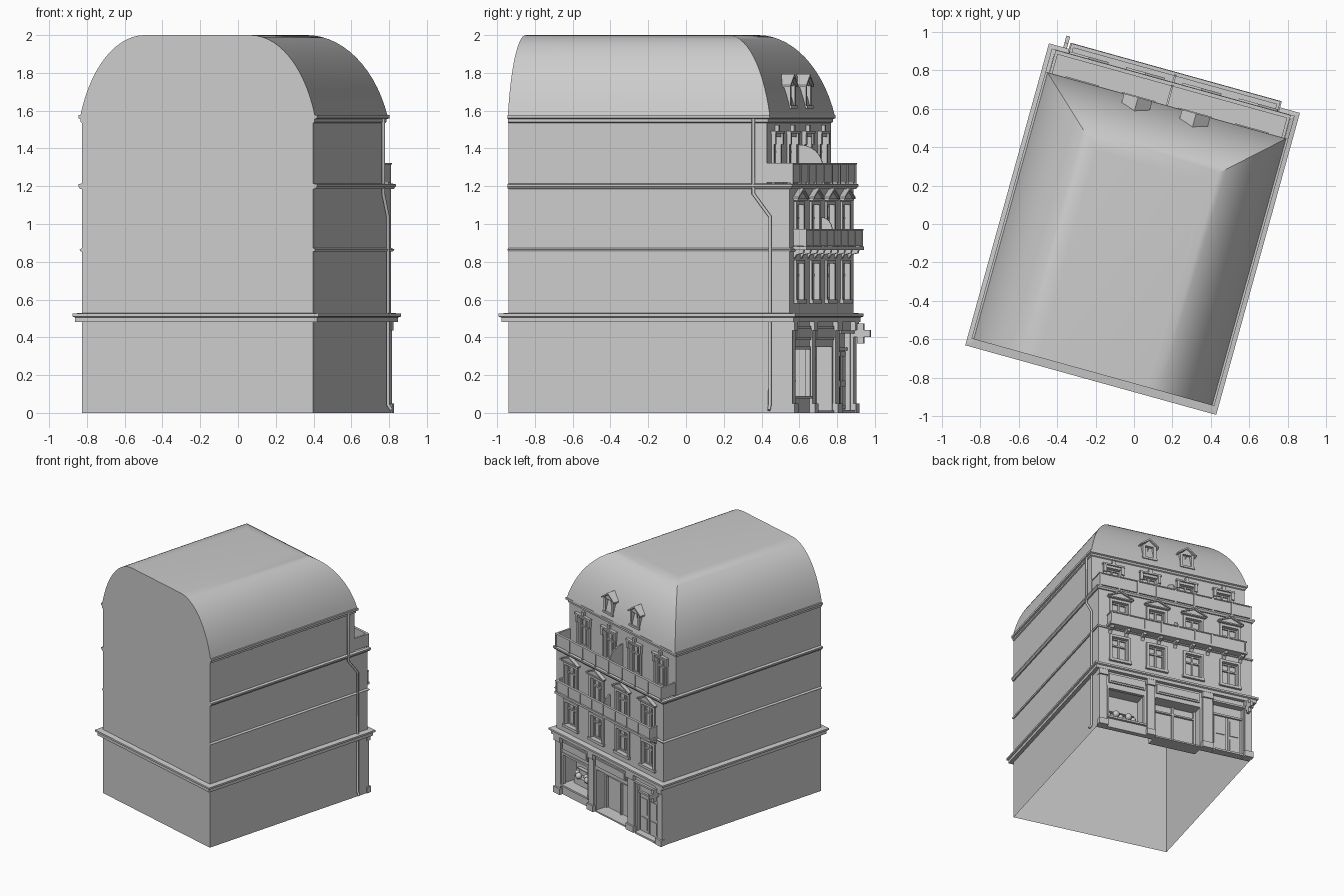
import bpy, bmesh, math
from mathutils import Matrix

if "Cube" in bpy.data.objects:
    bpy.data.objects.remove(bpy.data.objects["Cube"])

ANG = math.radians(-15.5)           # whole building is turned on its plot
W, VB, VF, VT = 0.635, -0.80, 0.745, 0.62   # half width, back, facade, set-back top floor
BAYS = (-0.457, -0.152, 0.152, 0.457)


def finish(name, bm, smooth=False):
    bmesh.ops.recalc_face_normals(bm, faces=bm.faces)
    me = bpy.data.meshes.new(name)
    bm.to_mesh(me)
    bm.free()
    ob = bpy.data.objects.new(name, me)
    bpy.context.collection.objects.link(ob)
    ob.rotation_euler.z = ANG
    if smooth:
        bpy.context.view_layer.objects.active = ob
        ob.select_set(True)
        bpy.ops.object.shade_smooth_by_angle(angle=math.radians(30))
        ob.select_set(False)
    return ob


def box(bm, u0, u1, v0, v1, z0, z1):
    m = Matrix.Translation(((u0+u1)/2, (v0+v1)/2, (z0+z1)/2)) @ Matrix.Diagonal((u1-u0, v1-v0, z1-z0, 1))
    bmesh.ops.create_cube(bm, size=1, matrix=m)


def prism(bm, pts, a, b, axis='v'):
    """Extrude a closed 2D outline along v (outline in u,z) or along u (outline in v,z)."""
    put = (lambda p, t: (p[0], t, p[1])) if axis == 'v' else (lambda p, t: (t, p[0], p[1]))
    A = [bm.verts.new(put(p, a)) for p in pts]
    B = [bm.verts.new(put(p, b)) for p in pts]
    bm.faces.new(A)
    bm.faces.new(B)
    for i in range(len(pts)):
        j = (i+1) % len(pts)
        bm.faces.new((A[i], A[j], B[j], B[i]))


def boxes(name, items):
    bm = bmesh.new()
    for it in items:
        box(bm, *it)
    return finish(name, bm)


def moulding(name, prof, vf, closed=False):
    """Sweep an (out, z) profile round the building."""
    bm = bmesh.new()
    rings = [[bm.verts.new(p) for p in ((-W-o, VB-o*closed, z), (-W-o, vf+o, z), (W+o, vf+o, z), (W+o, VB-o*closed, z))]
             for o, z in prof]
    for r, s in zip(rings, rings[1:]):
        for i in range(4 if closed else 3):
            j = (i+1) % 4
            bm.faces.new((r[i], r[j], s[j], s[i]))
    if not closed:
        for i in (0, 3):
            bm.faces.new([r[i] for r in rings])
    finish(name, bm)


# side and back walls, open underneath
bm = bmesh.new()
for s in (-W, W):
    bm.faces.new([bm.verts.new((s, v, z)) for v, z in
                  ((VB, 0), (VF, 0), (VF, 1.2), (VT, 1.2), (VT, 1.57), (VB, 1.57))])
bm.faces.new([bm.verts.new(p) for p in ((-W, VB, 0), (W, VB, 0), (W, VB, 1.57), (-W, VB, 1.57))])
finish("walls", bm)

# curved roof, hipped on the facade side, flat gable at the back
bm = bmesh.new()
N, T0 = 14, math.radians(20)
rings = []
for i in range(N+1):
    t = T0 + (math.pi/2-T0)*i/N
    k = 1-math.cos(t)/math.cos(T0)
    z = 1.57+0.43*(math.sin(t)-math.sin(T0))/(1-math.sin(T0))
    u, v = W+0.01-0.355*k, VT+0.02-0.325*k
    rings.append([bm.verts.new(p) for p in ((-u, VB, z), (-u, v, z), (u, v, z), (u, VB, z))])
for r, s in zip(rings, rings[1:]):
    for i in range(3):
        bm.faces.new((r[i], r[i+1], s[i+1], s[i]))
bm.faces.new(rings[-1])
bm.faces.new([r[0] for r in rings]+[r[3] for r in reversed(rings)])
finish("mansard_roof", bm, True)

# mouldings
moulding("shop_cornice", [(0, .48), (.03, .48), (.03, .505), (.042, .51), (.042, .525), (0, .53)], VF, True)
moulding("storey_band", [(0, .855), (.008, .855), (.014, .865), (0, .873)], VF)
moulding("terrace_cornice", [(0, 1.185), (.01, 1.185), (.02, 1.198), (.02, 1.21), (0, 1.215)], VF)
moulding("eaves_gutter", [(0, 1.535), (.008, 1.54), (.008, 1.555), (.02, 1.56), (.02, 1.578), (0, 1.578)], VT)
boxes("terrace_floor", [(-W, W, VT-.04, VF, 1.185, 1.2)])

# facade walls with window and shop openings cut out
ROWS = [(0.60, 0.79, VF, .066), (0.885, 1.10, VF, .066), (1.22, 1.46, VT, .06)]   # z0, z1, wall face, half width
SHOP = [(0.25, 0.56, 0.09, 0.35), (-0.21, 0.16, -0.02, 0.35), (-0.565, -0.32, -0.02, 0.42)]
cut = boxes("opening_cutter", [(c-h, c+h, f-.06, f+.03, z0, z1) for z0, z1, f, h in ROWS for c in BAYS]
            + [(a, b, VF-.06, VF+.03, z0, z1) for a, b, z0, z1 in SHOP])
cut.hide_render = True
cut.hide_viewport = True
for name, v, z0, z1 in (("facade_wall", VF, 0, 1.2), ("top_floor_wall", VT, 1.2, 1.57)):
    ob = boxes(name, [(-W, W, v-.04, v, z0, z1)])
    m = ob.modifiers.new("openings", 'BOOLEAN')
    m.object, m.operation, m.solver = cut, 'DIFFERENCE', 'EXACT'

# windows: pane, mullion, transom, sashes, stone surround and hood
panes, bars, trim = [], [], []
ped = bmesh.new()
for row, (z0, z1, f, h) in enumerate(ROWS):
    zt = z0+(z1-z0)*.68
    for c in BAYS:
        panes.append((c-h, c+h, f-.035, f-.03, z0, z1))
        bars += [(c-.006, c+.006, f-.03, f-.018, z0, z1), (c-h, c+h, f-.03, f-.016, zt-.006, zt+.006)]
        for s in (-1, 1):
            a, b = sorted((c+s*h, c+s*(h-.01)))
            bars.append((a, b, f-.03, f-.018, z0, z1))
            a, b = sorted((c+s*h, c+s*(h+.02)))
            trim.append((a, b, f-.005, f+.012, z0-.01, z1+.02))
        bars += [(c-h, c+h, f-.03, f-.018, z, z+.01) for z in (z0, z1-.01)]
        trim += [(c-h, c+h, f-.005, f+.012, z1, z1+.02), (c-h-.025, c+h+.025, f-.005, f+.02, z0-.022, z0)]
        if row == 1:
            trim.append((c-h-.03, c+h+.03, f-.005, f+.025, z1+.025, z1+.035))
            prism(ped, [(c-.1, z1+.035), (c+.1, z1+.035), (c, z1+.08)], f-.005, f+.016)
            for s in (-1, 1):
                prism(ped, [(c+s*.105, z1+.033), (c+s*.105, z1+.043), (c, z1+.09), (c, z1+.078)], f-.005, f+.03)
        if row == 2:
            trim += [(c-h-.03, c+h+.03, f-.005, f+.025, z1+.02, z1+.033), (c-.013, c+.013, f-.005, f+.02, z1+.03, z1+.065)]
            trim += [(c+s*.073-.012, c+s*.073+.012, f-.005, f+.022, z1-.04, z1+.02) for s in (-1, 1)]
boxes("window_panes", panes)
boxes("window_bars", bars)
boxes("window_surrounds", trim)
finish("window_pediments", ped)

# balcony and terrace railings
def railing(name, hw, vb, vf, z0, z1, n):
    it = [(-hw, hw, vf-.008, vf, z0+.01, z1), (-hw-.004, hw+.004, vf-.014, vf+.006, z1, z1+.008)]
    for s in (-1, 1):
        a, b = sorted((s*hw, s*(hw-.008)))
        it += [(a, b, vb, vf, z0+.01, z1), (a-.004, b+.004, vb, vf, z1, z1+.008)]
    for i in range(n+1):
        c = -hw+.006+(2*hw-.012)*i/n
        it.append((c-.006, c+.006, vf-.012, vf+.005, z0, z1))
    boxes(name, it)

railing("balcony_railing", .56, VF, .812, .873, .965, 8)
railing("terrace_railing", W-.005, VT, VF+.012, 1.21, 1.315, 8)
boxes("balcony_slab", [(-.57, .57, VF-.01, .82, .862, .88)])
bm = bmesh.new()
for i in range(9):
    c = -.54+1.08*i/8
    prism(bm, [(VF-.005, .862), (.80, .862), (.795, .845), (.76, .838), (VF-.005, .81)], c-.013, c+.013, 'u')
finish("balcony_brackets", bm)

# curved privacy screens between neighbours
bm = bmesh.new()
for va, vb, z0, zs, dz in ((VF, .805, .88, .965, .07), (VT, VF+.005, 1.21, 1.31, .11)):
    arc = [(va+(vb-va)*math.sin(t*math.pi/16), zs+dz*math.cos(t*math.pi/16)) for t in range(9)]
    prism(bm, [(va, z0)]+arc+[(vb, z0)], -.005, .005, 'u')
finish("privacy_screens", bm)

# dormers
bm = bmesh.new()
for c in (-.155, .158):
    box(bm, c-.052, c+.052, .50, .60, 1.625, 1.73)
    for s in (-1, 1):
        a, b = sorted((c+s*.034, c+s*.055))
        box(bm, a, b, .55, .632, 1.62, 1.735)
    box(bm, c-.06, c+.06, .55, .64, 1.612, 1.628)
    box(bm, c-.005, c+.005, .59, .61, 1.625, 1.73)
    prism(bm, [(c-.055, 1.73), (c+.055, 1.73), (c, 1.778)], .50, .625)
    for s in (-1, 1):
        prism(bm, [(c+s*.076, 1.725), (c+s*.076, 1.737), (c, 1.793), (c, 1.778)], .50, .64)
finish("dormers", bm)

# ground floor: pilasters with plinths, sign panels, recessed doors, shop window
pil = []
for a, b in ((.57, .635), (.175, .235), (-.305, -.225), (-.635, -.575)):
    pil += [(a, b, VF-.01, VF+.015, 0, .46), (a-.006, b+.006, VF-.01, VF+.03, 0, .05),
            (a-.004, b+.004, VF-.01, VF+.028, .435, .48)]
boxes("shop_pilasters", pil)
sg = []
for a, b in ((.25, .55), (-.20, .155)):
    sg += [(a, b, VF-.01, VF+.012, .385, .46), (a+.012, b-.012, VF, VF+.018, .397, .448)]
boxes("sign_panels", sg)
boxes("shop_window", [(.25, .56, .60, .61, .09, .35), (.25, .56, .60, VF, .08, .09), (.25, .56, .60, VF, .35, .36),
                      (.24, .25, .60, VF, .08, .36), (.56, .57, .60, VF, .08, .36), (.24, .57, VF-.01, VF+.02, .075, .09),
                      (.245, .26, VF-.02, VF+.008, .09, .35), (.55, .565, VF-.02, VF+.008, .09, .35),
                      (.25, .56, VF-.02, VF+.008, .335, .352), (.29, .52, .62, .67, .09, .15), (.29, .52, .61, .64, .2, .208)])
bm = bmesh.new()
for i in range(5):
    bmesh.ops.create_uvsphere(bm, u_segments=12, v_segments=8, radius=.02+.006*(i % 2),
                              matrix=Matrix.Translation((.30+.052*i, .645+.03*(i % 2), .17)))
finish("display_goods", bm, True)
boxes("shop_entrance", [(-.21, .16, .635, .642, 0, .35), (-.218, -.21, .635, VF, 0, .358), (.16, .168, .635, VF, 0, .358),
                        (-.21, .16, .635, VF, .35, .358), (-.03, -.015, .64, .66, 0, .35), (-.21, .16, .64, .66, .28, .292),
                        (.145, .16, .64, .66, 0, .35), (-.21, -.195, .64, .66, 0, .35), (-.21, .16, .635, VF+.01, 0, .012)])
door = [(-.565, -.32, VF-.04, VF-.032, 0, .42), (-.565, -.32, VF-.035, VF-.015, .33, .345),
        (-.575, -.31, VF-.01, VF+.02, .42, .435), (-.56, -.325, VF-.04, VF+.025, 0, .015)]
for c in (-.50, -.385):
    door += [(c-.05, c+.05, VF-.035, VF-.022, .02, .325), (c-.035, c+.035, VF-.025, VF-.016, .04, .14),
             (c-.035, c+.035, VF-.025, VF-.016, .17, .3)]
boxes("house_door", door)

# hanging cross sign on a bracket
boxes("cross_sign", [(-.60, -.58, .742, .85, .402, .438), (-.60, -.58, .778, .814, .368, .402),
                     (-.60, -.58, .778, .814, .438, .472)])

# downpipe on the right side wall
cu = bpy.data.curves.new("downpipe", 'CURVE')
cu.dimensions, cu.bevel_depth, cu.bevel_resolution, cu.use_fill_caps = '3D', .009, 2, True
sp = cu.splines.new('POLY')
path = ((.665, .64, .015), (.646, .64, .045), (.646, .64, 1.04), (.646, .549, 1.16), (.646, .549, 1.56))
sp.points.add(len(path)-1)
for p, co in zip(sp.points, path):
    p.co = (*co, 1)
pipe = bpy.data.objects.new("downpipe", cu)
bpy.context.collection.objects.link(pipe)
pipe.rotation_euler.z = ANG
